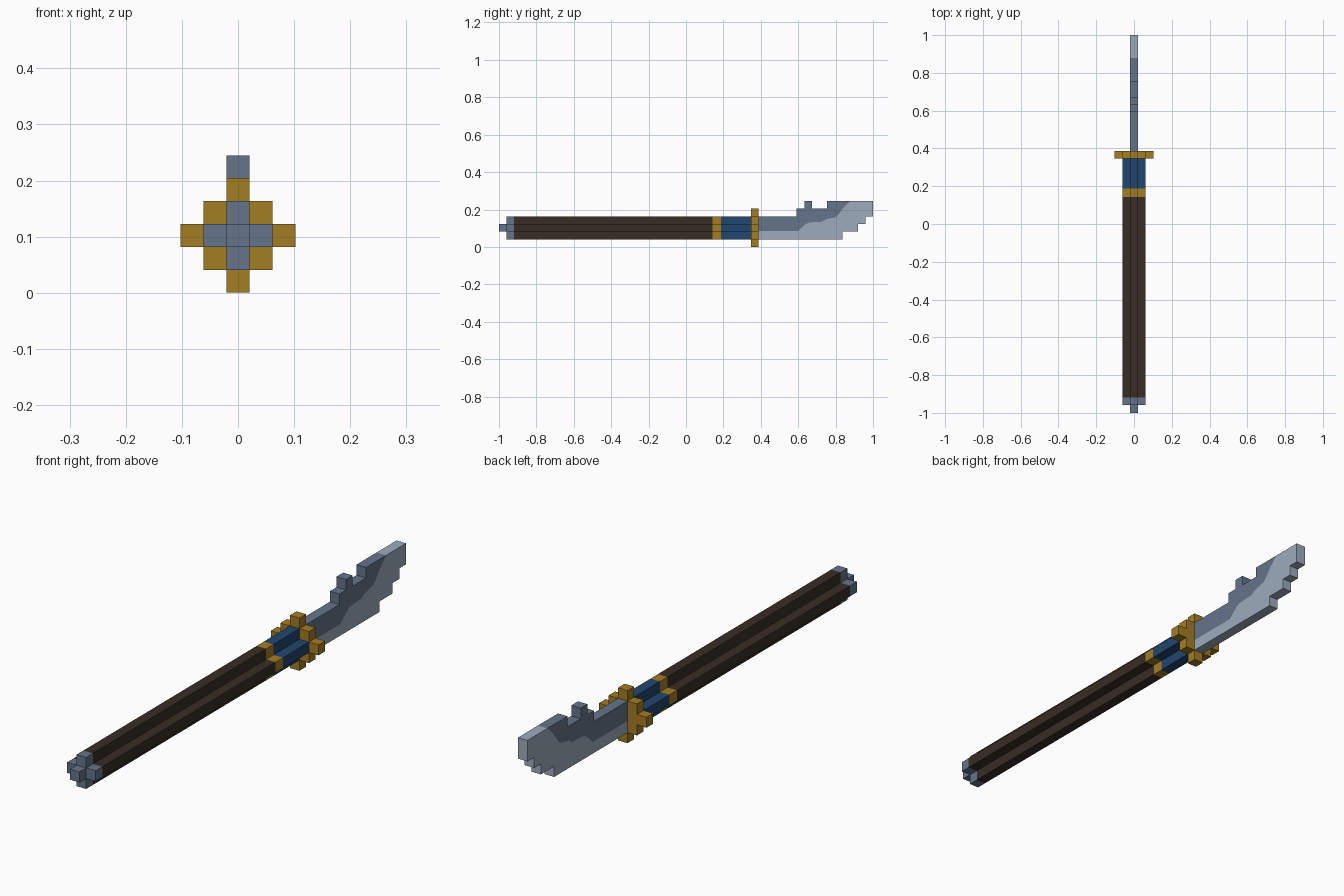
import bpy
import bmesh

U = 2 / 49          # one block
MID = 2.5           # shaft axis height in blocks

cube = bpy.data.objects.get("Cube")
if cube:
    bpy.data.objects.remove(cube)


def material(name, rgb):
    lin = [((c / 255 + 0.055) / 1.055) ** 2.4 for c in rgb]
    m = bpy.data.materials.new(name)
    m.use_nodes = True
    m.diffuse_color = (*lin, 1)
    m.node_tree.nodes["Principled BSDF"].inputs["Base Color"].default_value = (*lin, 1)
    return m


steel = material("dark steel", (100, 117, 138))
edge = material("light steel", (157, 171, 189))
gold = material("gold", (163, 125, 36))
blue = material("navy blue", (33, 70, 109))
wood = material("dark wood", (55, 45, 36))


def make_object(name, bm, mats):
    bmesh.ops.recalc_face_normals(bm, faces=bm.faces)
    mesh = bpy.data.meshes.new(name)
    bm.to_mesh(mesh)
    bm.free()
    for m in mats:
        mesh.materials.append(m)
    bpy.context.collection.objects.link(bpy.data.objects.new(name, mesh))


def stepped_cross(n):
    """Outline of a block diamond reaching n + 0.5 blocks from its centre."""
    quarter = []
    for i in range(n + 1):
        quarter += [(n - i + 0.5, i - 0.5), (n - i + 0.5, i + 0.5)]
    quarter = quarter[:-1]
    pts = []
    for _ in range(4):
        pts += quarter
        quarter = [(-z, x) for x, z in quarter]
    return pts


def bar(name, n, start, end, mat):
    """Extrude a block diamond along y, in blocks from the butt end."""
    bm = bmesh.new()
    outline = stepped_cross(n)
    rings = [[bm.verts.new((x * U, y * U - 1, (z + MID) * U)) for x, z in outline]
             for y in (start, end)]
    for ring in rings:
        bm.faces.new(ring)
    for i in range(len(outline)):
        bm.faces.new((rings[0][i - 1], rings[0][i], rings[1][i], rings[1][i - 1]))
    make_object(name, bm, [mat])


# Shaft, collar and guard
bar("pommel_tip", 0, 0, 1, steel)
bar("pommel", 1, 1, 2, steel)
bar("shaft", 1, 2, 28, wood)
bar("collar", 1, 28, 29.1, gold)
bar("grip_wrap", 1, 29.1, 33, blue)
bar("guard", 2, 33, 34, gold)

# Blade: spine and cutting edge share a wavy seam, as (length, height) in blocks
seam = [(34, 2.1), (39.2, 2.1), (39.6, 2.5), (40.2, 3), (40.6, 3.2), (42.3, 3.3),
        (42.8, 3.6), (44.1, 3.9), (44.6, 4.4), (45, 5), (45.5, 5.5), (46, 6)]
spine = [(43, 6), (43, 5), (41, 5), (41, 6), (40, 6), (40, 5), (39, 5), (39, 4), (34, 4)]
cutting = [(49, 6), (49, 4), (48, 4), (48, 3), (47, 3), (47, 2), (45, 2), (45, 1), (34, 1)]

bm = bmesh.new()
sides = [{p: bm.verts.new((x * U, p[0] * U - 1, p[1] * U)) for p in seam + spine + cutting}
         for x in (-0.5, 0.5)]
for index, rim in enumerate((spine, cutting)):
    for side in sides:
        bm.faces.new([side[p] for p in seam + rim]).material_index = index
    path = [seam[-1]] + rim + [seam[0]]
    for a, b in zip(path, path[1:]):
        f = bm.faces.new((sides[0][a], sides[0][b], sides[1][b], sides[1][a]))
        f.material_index = index
make_object("blade", bm, [steel, edge])
